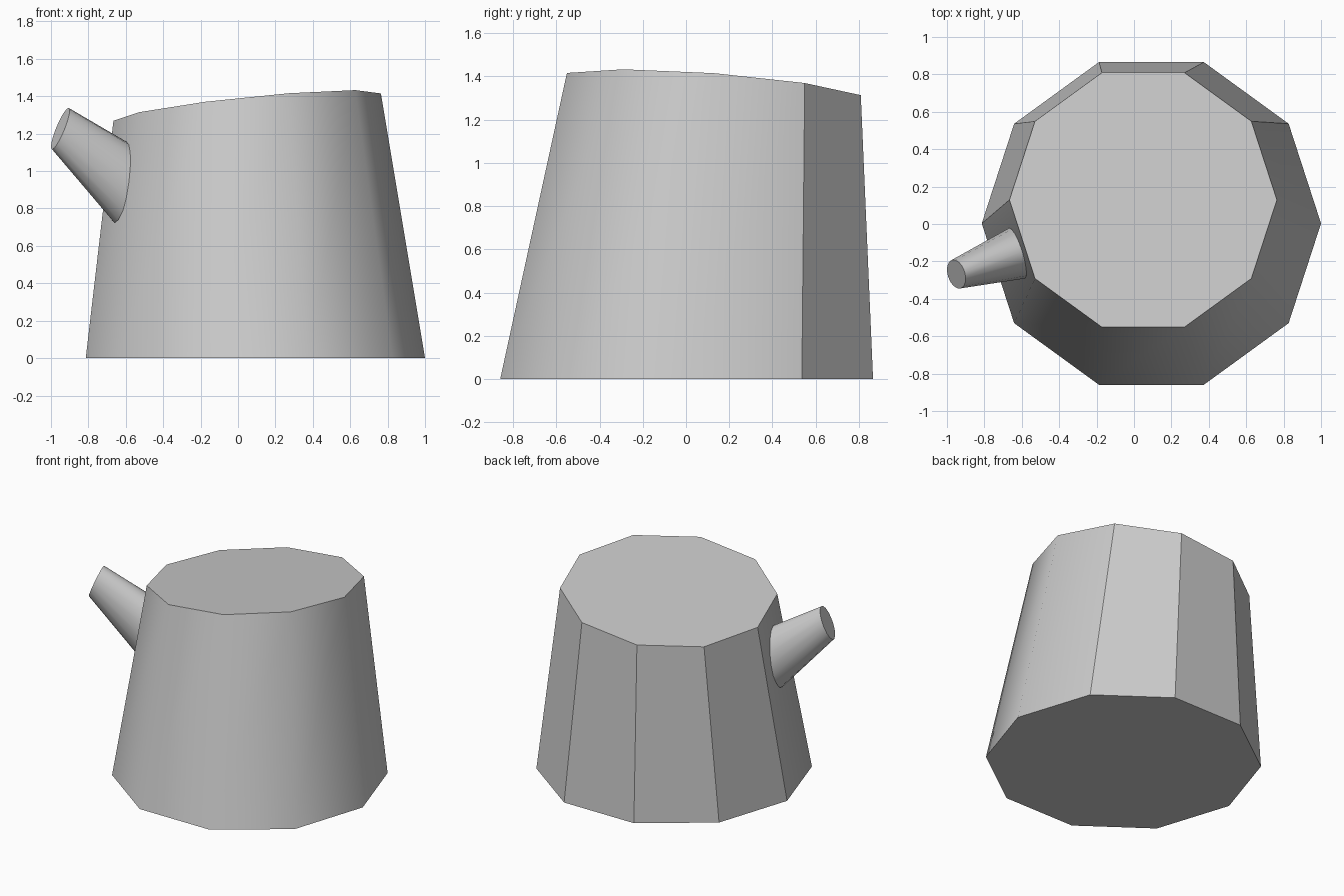
import bpy, bmesh, math
from mathutils import Vector

default = bpy.data.objects.get("Cube")
if default:
    bpy.data.objects.remove(default, do_unlink=True)

grey = bpy.data.materials.new("plain_grey")
grey.use_nodes = True
grey.diffuse_color = (0.6, 0.6, 0.6, 1)
grey.node_tree.nodes["Principled BSDF"].inputs["Base Color"].default_value = (0.6, 0.6, 0.6, 1)


def ring(center, u, v, sides):
    """Points of an ellipse spanned by the half axes u and v."""
    c, u, v = Vector(center), Vector(u), Vector(v)
    angles = [math.tau * i / sides for i in range(sides)]
    return [c + u * math.cos(a) + v * math.sin(a) for a in angles]


def loft(name, lower, upper, is_sharp):
    """Capped tube between two rings; is_sharp(i) picks the hard side edges."""
    bm = bmesh.new()
    low = [bm.verts.new(p) for p in lower]
    top = [bm.verts.new(p) for p in upper]
    n = len(low)
    for i in range(n):
        j = (i + 1) % n
        bm.faces.new((low[i], low[j], top[j], top[i])).smooth = True
    for cap in (low, top):
        bm.faces.new(cap)
        for i in range(n):
            bm.edges.get((cap[i], cap[(i + 1) % n])).smooth = False
    for i in range(n):
        bm.edges.get((low[i], top[i])).smooth = not is_sharp(i)
    bmesh.ops.recalc_face_normals(bm, faces=bm.faces)
    mesh = bpy.data.meshes.new(name)
    bm.to_mesh(mesh)
    bm.free()
    mesh.materials.append(grey)
    obj = bpy.data.objects.new(name, mesh)
    bpy.context.collection.objects.link(obj)
    return obj


# Leaning ten-sided trunk with a slanted cut, hard edges at the back
base = ring((0.093, 0.003, 0), (0.907, 0, 0), (0, 0.907, 0), 10)
cut = ring((0.049, 0.129, 1.342), (0.715, 0, 0.073), (0, 0.715, -0.054), 10)
loft("stump_trunk", base, cut, lambda i: 1 <= i <= 5)

# Tapered branch stub, flattened sideways
root = ring((-0.62, -0.155, 0.935), (0.04, 0.013, 0.212), (0.045, -0.135, 0), 16)
tip = ring((-0.95, -0.268, 1.227), (0.044, 0.014, 0.111), (0.024, -0.076, 0), 16)
loft("branch_stub", root, tip, lambda i: False)
